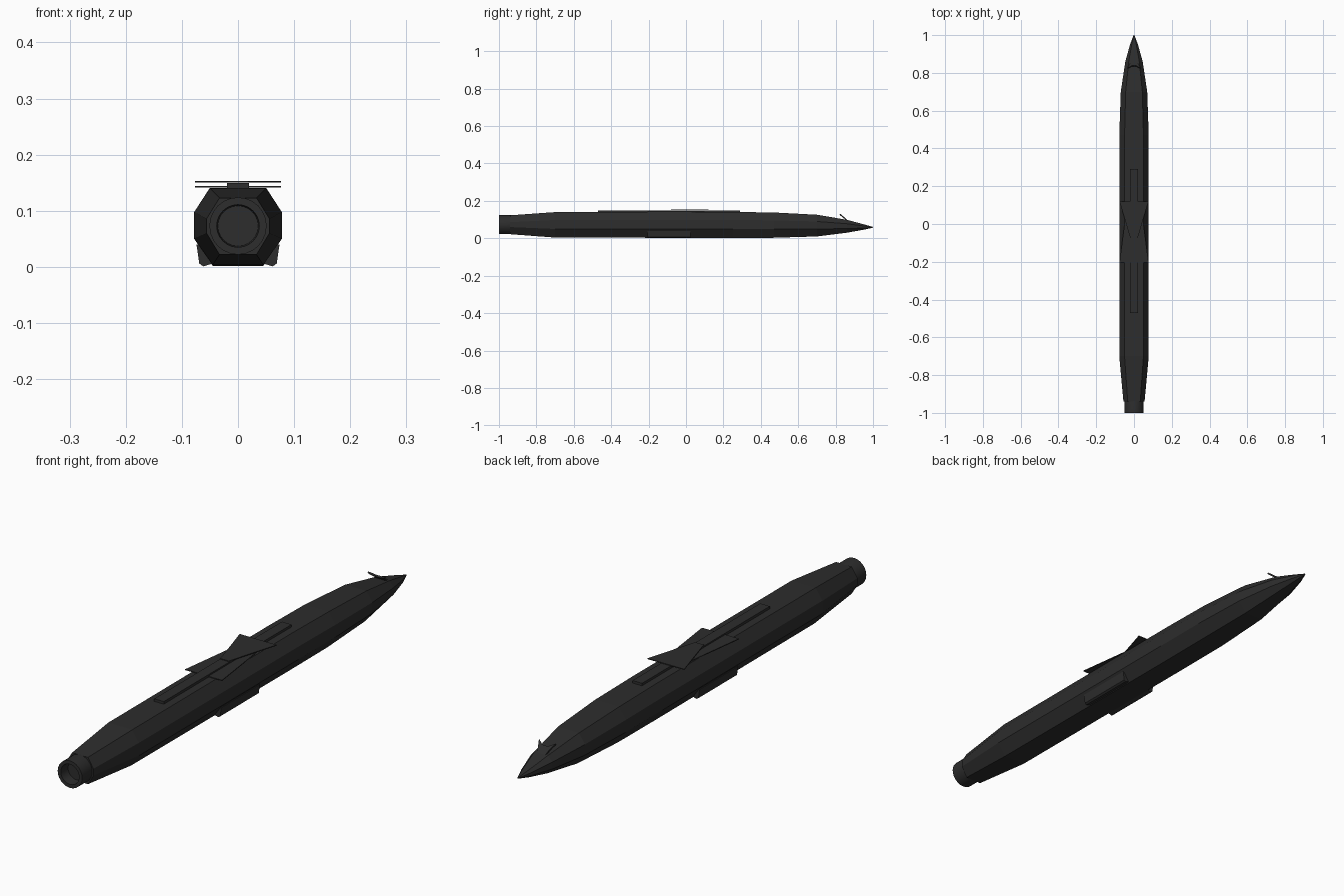
import bpy, bmesh, math

cube = bpy.data.objects.get("Cube")
if cube:
    bpy.data.objects.remove(cube, do_unlink=True)


def material(name, value):
    m = bpy.data.materials.new(name)
    m.use_nodes = True
    color = (value, value, value, 1)
    m.diffuse_color = color
    m.node_tree.nodes["Principled BSDF"].inputs["Base Color"].default_value = color
    return m


CHARCOAL = material("charcoal paint", 0.026)


def loft(name, rings, cap=True, closed=False):
    """Skin a row of equal-sized point rings into one object."""
    bm = bmesh.new()
    rows = [[bm.verts.new(p) for p in ring] for ring in rings]
    pairs = list(zip(rows, rows[1:]))
    if closed:
        pairs.append((rows[-1], rows[0]))
    for a, b in pairs:
        for i in range(len(a)):
            j = (i + 1) % len(a)
            bm.faces.new((a[i], a[j], b[j], b[i]))
    if cap:
        bm.faces.new(rows[0])
        bm.faces.new(rows[-1])
    bmesh.ops.recalc_face_normals(bm, faces=bm.faces)
    mesh = bpy.data.meshes.new(name)
    bm.to_mesh(mesh)
    bm.free()
    ob = bpy.data.objects.new(name, mesh)
    bpy.context.collection.objects.link(ob)
    mesh.materials.append(CHARCOAL)
    return ob


def plate(name, outline, z0, z1):
    """Flat slab from a right-half outline of (x, y), mirrored across x."""
    full = outline + [(-x, y) for x, y in reversed(outline)]
    return loft(name, [[(x, y, z) for x, y in full] for z in (z0, z1)])


def section(y, w, low, high, zl, zu, flat_low, flat_high):
    """Eight-sided fuselage section."""
    half = [(flat_low, low), (w, zl), (w, zu), (flat_high, high)]
    return [(x, y, z) for x, z in half] + [(-x, y, z) for x, z in reversed(half)]


# Fuselage, from tail neck to nose tip
loft("fuselage", [
    section(-0.94, .056, .022, .123, .060, .086, .033, .033),
    section(-0.70, .078, .004, .140, .050, .098, .045, .050),
    section(0.25, .078, .002, .141, .050, .098, .045, .050),
    section(0.47, .078, .003, .138, .050, .096, .045, .050),
    section(0.70, .070, .010, .126, .050, .090, .038, .044),
    section(0.86, .046, .030, .099, .052, .078, .024, .028),
    section(0.95, .021, .046, .075, .055, .066, .011, .012),
    section(1.00, .002, .057, .061, .058, .060, .001, .001)])

# Exhaust nozzle with recessed bore
profile = [(.046, -.90), (.051, -.94), (.051, -1.0), (.038, -1.0), (.036, -.96)]
SIDES = 24
nozzle = loft("exhaust_nozzle", [
    [(r * math.cos(math.tau * i / SIDES), y, .073 + r * math.sin(math.tau * i / SIDES))
     for i in range(SIDES)] for r, y in profile])
bpy.context.view_layer.objects.active = nozzle
nozzle.select_set(True)
bpy.ops.object.shade_smooth_by_angle(angle=math.radians(35))

# Dorsal rail and the two stacked folded wings
plate("dorsal_rail", [(.02, -.47), (.02, .29)], .135, .150)
plate("lower_folded_wing", [(.077, -.205), (.046, .03), (.03, .10)], .1415, .1445)
plate("upper_folded_wing", [(.018, -.08), (.05, .03), (.077, .12)], .1505, .1535)

# Swept plate on the nose, leaning back
fin_half = [(.016, .872, .090), (.022, .850, .110), (.035, .825, .131), (.012, .838, .120)]
fin_ring = fin_half + [(-x, y, z) for x, y, z in reversed(fin_half)]
loft("nose_fin", [fin_ring, [(x, y - .004, z - .005) for x, y, z in fin_ring]])

# Lower side pods
for side, label in ((1, "left"), (-1, "right")):
    pod = [(.074, .040), (.069, .006), (.062, .001), (.045, .006), (.055, .040)]
    loft(label + "_side_pod", [[(side * x, y, z) for x, z in pod] for y in (-.205, .025)])
